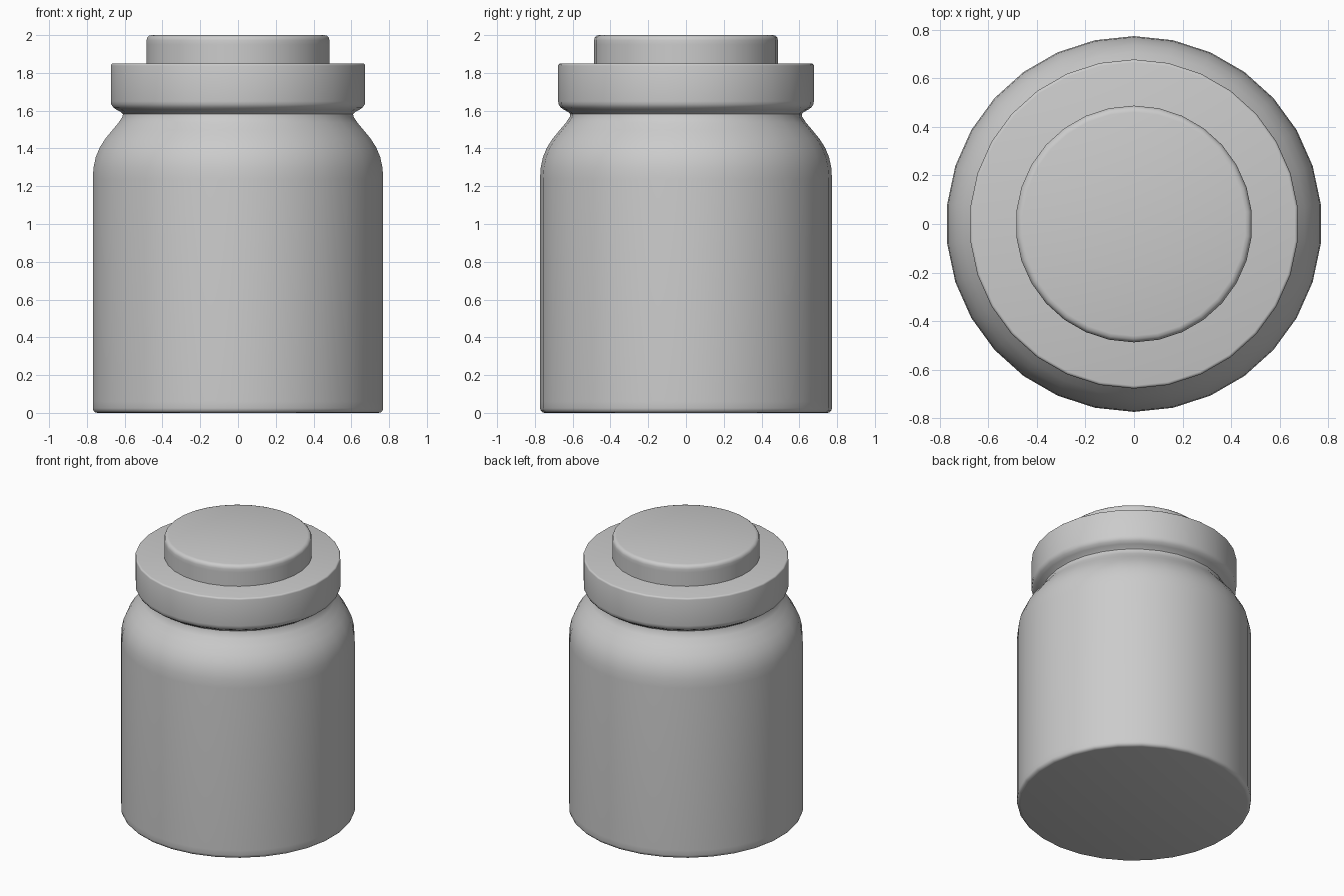
import bpy, bmesh, math

if "Cube" in bpy.data.objects:
    bpy.data.objects.remove(bpy.data.objects["Cube"])

SIDES = 30


def lathe(name, profile):
    """Revolve an (r, z) profile around z, capping both ends."""
    bm = bmesh.new()
    rings = []
    for r, z in profile:
        ring = []
        for i in range(SIDES):
            a = math.pi / 2 + 2 * math.pi * i / SIDES
            ring.append(bm.verts.new((r * math.cos(a), r * math.sin(a), z)))
        rings.append(ring)
    for lo, hi in zip(rings, rings[1:]):
        for i in range(SIDES):
            j = (i + 1) % SIDES
            bm.faces.new((lo[i], lo[j], hi[j], hi[i]))
    bm.faces.new(rings[0][::-1])
    bm.faces.new(rings[-1])
    mesh = bpy.data.meshes.new(name)
    bm.to_mesh(mesh)
    bm.free()
    obj = bpy.data.objects.new(name, mesh)
    bpy.context.collection.objects.link(obj)
    bpy.ops.object.select_all(action='DESELECT')
    obj.select_set(True)
    bpy.context.view_layer.objects.active = obj
    bpy.ops.object.shade_smooth_by_angle(angle=math.radians(40))
    return obj


def fillet(r, z, size, start, steps=3):
    """Quarter-round outer corner, centred at (r, z), from start degrees."""
    angles = [math.radians(start + 90 * k / steps) for k in range(steps + 1)]
    return [(r + size * math.cos(a), z + size * math.sin(a)) for a in angles]


# Jar body with rounded base, soft shoulder and narrow neck
lathe("jar_body", fillet(0.748, 0.025, 0.025, -90) + [
    (0.773, 0.06), (0.773, 1.24), (0.769, 1.30), (0.757, 1.355),
    (0.736, 1.405), (0.706, 1.452), (0.668, 1.498), (0.635, 1.537),
    (0.614, 1.57), (0.612, 1.60)])

# Lid rim, flaring out of the neck
lathe("lid_rim", [(0.608, 1.578), (0.622, 1.592), (0.645, 1.604),
                  (0.665, 1.618), (0.675, 1.634), (0.677, 1.65)]
      + fillet(0.665, 1.838, 0.012, 0))

# Raised disc on top of the lid
lathe("lid_top", [(0.487, 1.84), (0.487, 1.95)] + fillet(0.460, 1.973, 0.027, 0))
